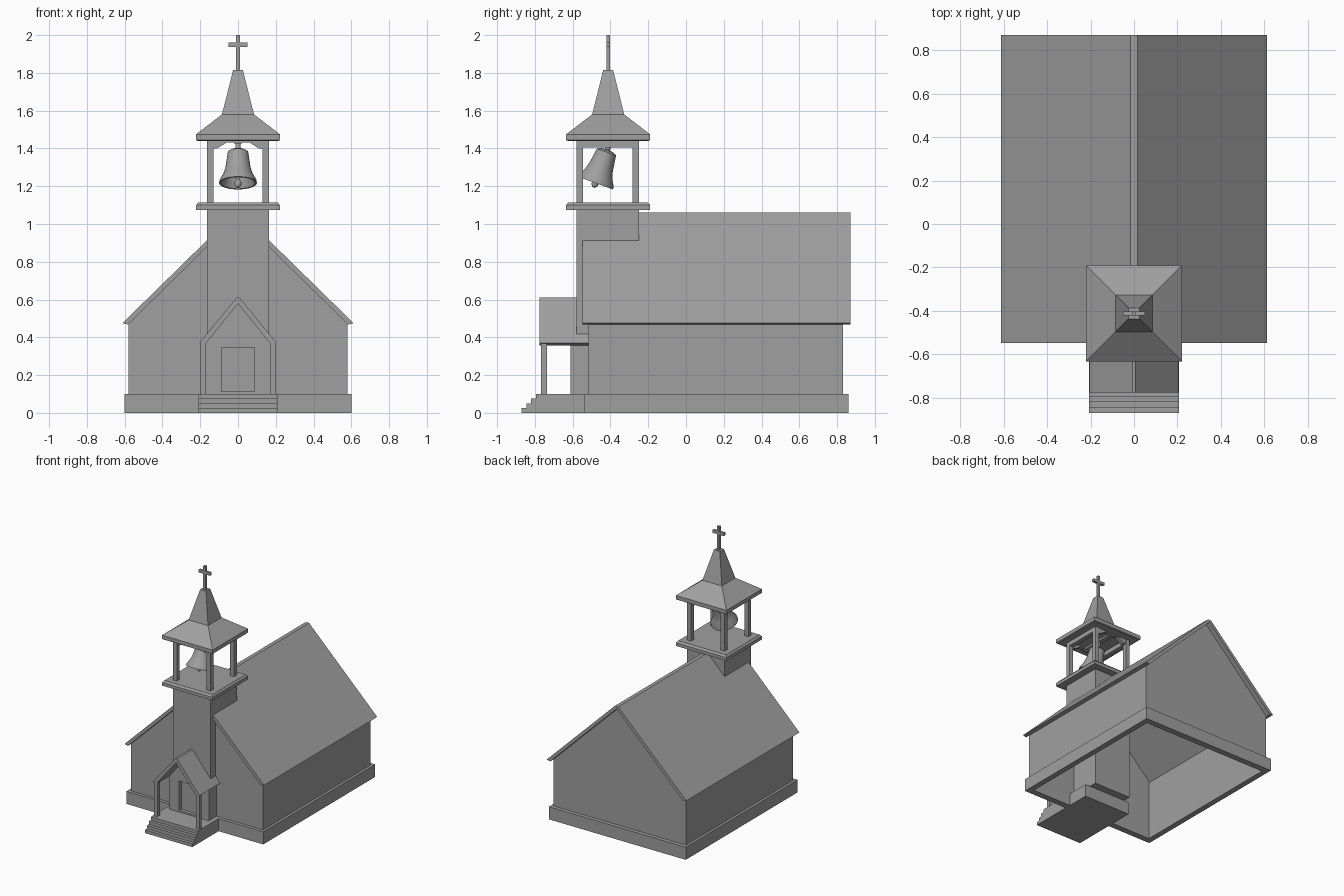
import bpy, bmesh, math
from mathutils import Matrix, Vector

if "Cube" in bpy.data.objects:
    bpy.data.objects.remove(bpy.data.objects["Cube"])

grey = bpy.data.materials.new("plain grey")
grey.use_nodes = True
grey.diffuse_color = (0.35, 0.35, 0.35, 1)
grey.node_tree.nodes["Principled BSDF"].inputs["Base Color"].default_value = grey.diffuse_color

TY = -0.412  # tower centre in y


def finish(name, bm, smooth=False):
    bmesh.ops.recalc_face_normals(bm, faces=bm.faces)
    mesh = bpy.data.meshes.new(name)
    bm.to_mesh(mesh)
    bm.free()
    mesh.materials.append(grey)
    ob = bpy.data.objects.new(name, mesh)
    bpy.context.collection.objects.link(ob)
    if smooth:
        bpy.ops.object.select_all(action='DESELECT')
        ob.select_set(True)
        bpy.context.view_layer.objects.active = ob
        bpy.ops.object.shade_smooth_by_angle(angle=math.radians(40))
    return ob


def box(name, x0, x1, y0, y1, z0, z1):
    bm = bmesh.new()
    bmesh.ops.create_cube(bm, size=1)
    for v in bm.verts:
        v.co = Vector((x1 if v.co.x > 0 else x0, y1 if v.co.y > 0 else y0, z1 if v.co.z > 0 else z0))
    return finish(name, bm)


def extrude_y(name, profile, y0, y1):
    """Extrude an (x, z) outline along y."""
    bm = bmesh.new()
    face = bm.faces.new([bm.verts.new((x, y0, z)) for x, z in profile])
    out = bmesh.ops.extrude_face_region(bm, geom=[face])["geom"]
    bmesh.ops.translate(bm, vec=(0, y1 - y0, 0), verts=[g for g in out if isinstance(g, bmesh.types.BMVert)])
    return finish(name, bm)


def mirrored(half):
    """Close a half outline running from right to centre with its mirror image."""
    return half + [(-x, z) for x, z in reversed(half) if x > 0]


def square_stack(name, rings):
    """Loft square rings of (half width, z) around the tower axis."""
    bm = bmesh.new()
    loops = [[bm.verts.new((sx * h, TY + sy * h, z)) for sx, sy in ((-1, -1), (1, -1), (1, 1), (-1, 1))]
             for h, z in rings]
    for a, b in zip(loops, loops[1:]):
        for i in range(4):
            j = (i + 1) % 4
            bm.faces.new((a[i], a[j], b[j], b[i]))
    bm.faces.new(loops[0])
    bm.faces.new(loops[-1])
    return finish(name, bm)


def lathe(name, profile, matrix, steps=32):
    bm = bmesh.new()
    verts = [bm.verts.new((r, 0, z)) for r, z in profile]
    edges = [bm.edges.new(p) for p in zip(verts, verts[1:])]
    bmesh.ops.spin(bm, geom=verts + edges, cent=(0, 0, 0), axis=(0, 0, 1), angle=math.tau, steps=steps)
    bmesh.ops.remove_doubles(bm, verts=bm.verts, dist=0.0005)
    bmesh.ops.transform(bm, matrix=matrix, verts=bm.verts)
    return finish(name, bm, True)


def chevron(out_x, out_z, top_x, top_z, in_x, in_z, in_top):
    """Outline of a gabled roof with a narrow flat ridge."""
    return [(out_x, out_z), (top_x, top_z), (-top_x, top_z), (-out_x, out_z),
            (-in_x, in_z), (0, in_top), (in_x, in_z)]


# Foundation and nave walls, hollow and open below
for side, name in ((-1, "right"), (1, "left")):
    box(name + "_foundation", *sorted((side * 0.555, side * 0.6)), -0.54, 0.86, 0, 0.1)
    box(name + "_wall", *sorted((side * 0.56, side * 0.58)), -0.515, 0.83, 0.1, 0.48)
box("front_foundation", -0.56, 0.56, -0.54, -0.49, 0, 0.1)
box("back_foundation", -0.56, 0.56, 0.81, 0.86, 0, 0.1)
gable = mirrored([(0.58, 0.1), (0.58, 0.472), (0, 1.045)])
extrude_y("front_gable_wall", gable, -0.515, -0.495)
extrude_y("back_gable_wall", gable, 0.81, 0.83)
extrude_y("nave_roof", chevron(0.612, 0.475, 0.015, 1.06, 0.582, 0.468, 1.04), -0.548, 0.87)

# Tower
box("tower", -0.165, 0.165, -0.58, -0.248, 0.1, 1.08)
square_stack("belfry_floor", [(0.222, 1.075), (0.222, 1.1), (0.21, 1.115)])
for sx in (-1, 1):
    xs = sorted((sx * 0.13, sx * 0.165))
    box("belfry_side_beam", *xs, -0.58, -0.248, 1.405, 1.45)
    for y in (-0.58, -0.283):
        box("belfry_post", *xs, y, y + 0.035, 1.11, 1.45)
yoke = mirrored([(0.135, 1.445), (0.135, 1.4), (0.11, 1.4), (0.06, 1.432)])
for y in (-0.575, -0.283):
    extrude_y("belfry_arched_beam", yoke, y, y + 0.03)
square_stack("spire", [(0.215, 1.44), (0.222, 1.445), (0.222, 1.475), (0.085, 1.58), (0.026, 1.815)])

# Cross
box("cross_shaft", -0.01, 0.01, TY - 0.01, TY + 0.01, 1.81, 2.0)
box("cross_arm", -0.05, 0.05, TY - 0.01, TY + 0.01, 1.937, 1.96)

# Swinging bell with clapper and hanger
swing = Matrix.Translation((0, TY, 1.405)) @ Matrix.Rotation(math.radians(-20), 4, 'X')
bell = [(0, -0.012), (0.035, -0.015), (0.054, -0.026), (0.059, -0.06), (0.066, -0.11),
        (0.078, -0.15), (0.098, -0.185), (0.1, -0.2), (0.09, -0.2), (0.072, -0.155),
        (0.056, -0.1), (0.048, -0.04), (0, -0.03)]
lathe("bell", bell, swing)
lathe("clapper", [(0, -0.03), (0.007, -0.03), (0.007, -0.18), (0.018, -0.195), (0.018, -0.21),
                  (0.008, -0.225), (0, -0.225)], swing, 12)
lathe("bell_hanger", [(0, -0.02), (0.014, -0.02), (0.014, 0.04), (0, 0.04)], swing, 12)
box("bell_beam", -0.02, 0.02, -0.575, -0.255, 1.425, 1.445)

# Porch floor and steps
box("porch_floor", -0.208, 0.208, -0.795, -0.31, 0, 0.1)
for i in range(3):
    front = -0.87 + 0.025 * i
    box("step", -0.208, 0.208, front, -0.79, 0, 0.025 * (i + 1))

# Porch entrance with recessed door
entrance = [(0.088, 0.1), (0.172, 0.1), (0.172, 0.37), (0, 0.585), (-0.172, 0.37), (-0.172, 0.1),
            (-0.088, 0.1), (-0.088, 0.345), (0.088, 0.345)]
extrude_y("entrance_wall", entrance, -0.612, -0.51)
box("door", -0.09, 0.09, -0.585, -0.565, 0.1, 0.35)
box("door_sill", -0.088, 0.088, -0.612, -0.58, 0.1, 0.113)

# Porch roof and posts
extrude_y("porch_roof", chevron(0.205, 0.37, 0.008, 0.61, 0.178, 0.358, 0.578), -0.775, -0.512)
for sx in (-1, 1):
    box("porch_post", *sorted((sx * 0.17, sx * 0.198)), -0.768, -0.737, 0.1, 0.368)
